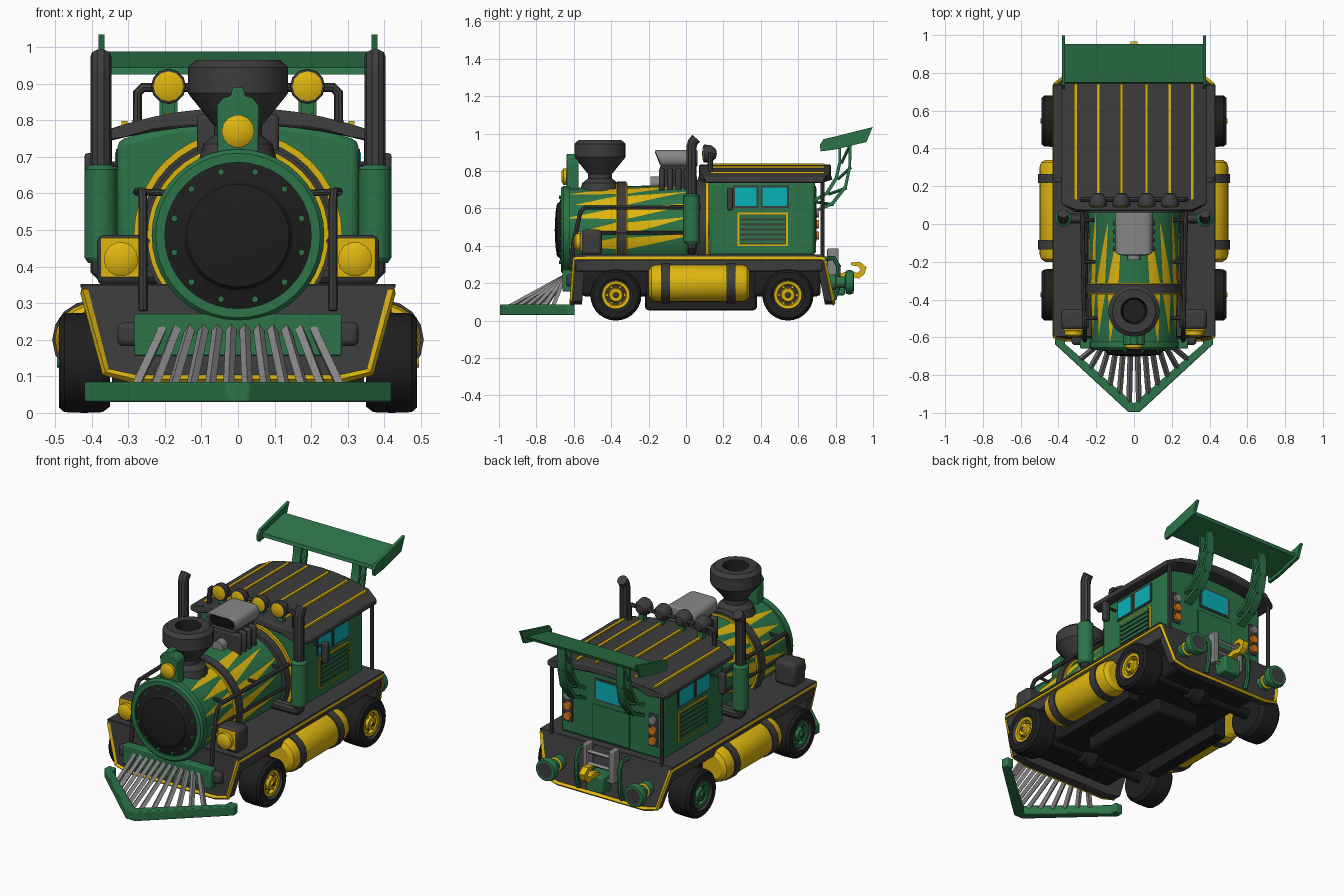
import bpy, bmesh, math
from mathutils import Vector

if "Cube" in bpy.data.objects:
    bpy.data.objects.remove(bpy.data.objects["Cube"])

def mat(name, r, g, b):
    m = bpy.data.materials.new(name)
    m.diffuse_color = (r, g, b, 1)
    m.use_nodes = True
    m.node_tree.nodes["Principled BSDF"].inputs["Base Color"].default_value = m.diffuse_color
    return m

GREEN = mat("green", 0.025, 0.175, 0.065)
YELLOW = mat("yellow", 0.74, 0.47, 0.005)
DARK = mat("dark_grey", 0.046, 0.046, 0.046)
BLACK = mat("black", 0.013, 0.013, 0.013)
GREY = mat("grey", 0.24, 0.24, 0.24)
CYAN = mat("window_cyan", 0.003, 0.44, 0.49)
ORANGE = mat("orange", 0.75, 0.19, 0.01)

def finish(name, bm, mats, bevel=0):
    bmesh.ops.recalc_face_normals(bm, faces=bm.faces)
    me = bpy.data.meshes.new(name)
    bm.to_mesh(me)
    bm.free()
    for m in mats if isinstance(mats, (list, tuple)) else [mats]:
        me.materials.append(m)
    ob = bpy.data.objects.new(name, me)
    bpy.context.collection.objects.link(ob)
    if bevel:
        b = ob.modifiers.new("bevel", 'BEVEL')
        b.width, b.segments, b.limit_method = bevel, 2, 'ANGLE'
    return ob

def box(name, c, s, m, bevel=0):
    bm = bmesh.new()
    bmesh.ops.create_cube(bm, size=1)
    for v in bm.verts:
        v.co = Vector([c[i] + v.co[i] * s[i] for i in range(3)])
    return finish(name, bm, m, bevel)

def place(axis, a, b, h):
    return {'x': (h, a, b), 'y': (a, h, b), 'z': (a, b, h)}[axis]

def prism(name, pts, axis, lo, hi, m, bevel=0):
    bm = bmesh.new()
    A, B = ([bm.verts.new(place(axis, a, b, h)) for a, b in pts] for h in (lo, hi))
    bm.faces.new(A)
    bm.faces.new(B[::-1])
    for i in range(len(pts)):
        j = (i + 1) % len(pts)
        bm.faces.new((A[i], B[i], B[j], A[j]))
    return finish(name, bm, m, bevel)

def lathe(name, prof, axis, c, mats, seg=24, idx=None):
    """Spin (radius, height) points round an axis; idx gives the material per segment."""
    bm, rings = bmesh.new(), []
    for r, h in prof:
        n = seg if r > 0 else 1
        rings.append([bm.verts.new(Vector(place(axis, r * math.cos(2 * math.pi * k / seg),
                      r * math.sin(2 * math.pi * k / seg), h)) + Vector(c)) for k in range(n)])
    for i, (p, q) in enumerate(zip(rings, rings[1:])):
        for k in range(seg):
            l = (k + 1) % seg
            vs = [p[k % len(p)], p[l % len(p)], q[l % len(q)], q[k % len(q)]]
            f = bm.faces.new(list(dict.fromkeys(vs)))
            f.material_index = idx[i] if idx else 0
    return finish(name, bm, mats)

def cyl(name, c, r, lo, hi, axis, m, seg=16):
    return lathe(name, [(0, lo), (r, lo), (r, hi), (0, hi)], axis, c, m, seg)

def tube(name, pts, r, m, res=2, cyclic=False):
    cu = bpy.data.curves.new(name, 'CURVE')
    cu.dimensions, cu.bevel_depth, cu.bevel_resolution, cu.use_fill_caps = '3D', r, res, True
    sp = cu.splines.new('POLY')
    sp.points.add(len(pts) - 1)
    for p, q in zip(sp.points, pts):
        p.co = (*q, 1)
    sp.use_cyclic_u = cyclic
    tmp = bpy.data.objects.new("tmp", cu)
    me = bpy.data.meshes.new_from_object(tmp)
    bpy.data.objects.remove(tmp)
    me.name = name
    me.materials.clear()
    me.materials.append(m)
    bpy.context.collection.objects.link(bpy.data.objects.new(name, me))

# Chassis, sloped end plates, deck and yellow trim
box("underframe", (0, 0.08, 0.20), (0.56, 1.28, 0.14), BLACK, 0.02)
box("underframe_pan", (0, 0.08, 0.105), (0.30, 0.60, 0.10), BLACK, 0.02)
box("deck", (0, 0.07, 0.305), (0.84, 1.32, 0.085), DARK, 0.01)
box("deck_lip", (0, 0.072, 0.348), (0.86, 1.325, 0.01), DARK)
for s in (-1, 1):
    box("tank_skirt", (s * 0.31, 0.08, 0.175), (0.07, 0.58, 0.23), BLACK)
plate = [(-0.43, 0.35), (0.43, 0.35), (0.365, 0.105), (0.28, 0.085), (-0.28, 0.085), (-0.365, 0.105)]
for name, lo, hi, lean in (("front_plate", -0.595, -0.54, -0.06), ("rear_plate", 0.69, 0.735, 0.2)):
    for v in prism(name, plate, 'y', lo, hi, DARK).data.vertices:
        v.co.y += (0.35 - v.co.z) * lean
half = [(0.28, -0.612, 0.092), (0.362, -0.61, 0.112), (0.42, -0.597, 0.332), (0.421, -0.58, 0.332),
        (0.421, 0.725, 0.332), (0.42, 0.738, 0.33), (0.362, 0.783, 0.112), (0.28, 0.788, 0.092)]
tube("deck_trim", half + [(-x, y, z) for x, y, z in half[::-1]], 0.012, YELLOW, 0, True)

# Wheels, axles and side tanks
for y in (-0.375, 0.545):
    cyl("axle", (0, y, .137), .03, -.37, .37, 'x', BLACK, 12)
    lathe("axle_gear", [(0, -.09), (.05, -.06), (.07, 0), (.05, .06), (0, .09)], 'x', (0, y, .137), BLACK, 12)
    for s in (-1, 1):
        paint = YELLOW if s > 0 else GREEN
        lathe("wheel", [(r, s * h) for r, h in ((0, .35), (.12, .35), (.135, .37), (.137, .42), (.135, .475),
              (.122, .49), (.088, .49), (.08, .478), (.074, .482), (.058, .48), (.052, .462), (.04, .462), (.034, .485),
              (.016, .485), (.012, .495), (0, .495))], 'x', (0, y, 0.137), [BLACK, paint, DARK], 28,
              [0, 0, 0, 0, 0, 0, 2, 2, 1, 1, 2, 1, 1, 1, 2])
        for k in range(6):
            a = k * math.pi / 3
            cyl("wheel_bolt", (0, y + .047 * math.cos(a), .137 + .047 * math.sin(a)), .008,
                s * .455, s * .475, 'x', paint, 6)
for s in (-1, 1):
    lathe("side_tank", [(0, -.2), (.07, -.2), (.092, -.185), (.1, -.16), (.1, .3), (.092, .325), (.07, .34), (0, .34)],
          'y', (s * .4, 0, .2), YELLOW, 24)
    for y in (-0.11, 0.24):
        cyl("tank_band", (s * .4, y, .2), .108, -.024, .024, 'y', DARK, 16)

# Boiler with bands, smokebox ring, door and bolts
BZ = 0.485
def br(y):
    return 0.225 + 0.02 * (y + 0.65) / 0.75
lathe("boiler", [(br(-.65), -.65), (br(.12), .12)], 'y', (0, 0, BZ), GREEN, 48)
lathe("smokebox_ring", [(.2, -.62), (.236, -.62), (.236, -.655), (.225, -.667), (.2, -.667), (.2, -.62)],
      'y', (0, 0, BZ), GREEN, 40)
lathe("smokebox_door", [(.205, -.645), (.2, -.658), (.15, -.676), (.14, -.69), (.09, -.698), (0, -.702)],
      'y', (0, 0, BZ), BLACK, 40)
for k in range(12):
    a = math.radians(15 + 30 * k)
    cyl("door_bolt", (.18 * math.cos(a), 0, BZ + .18 * math.sin(a)), .009, -.678, -.655, 'y', GREEN, 8)
for n, r, y0, y1, m in (("boiler_band", .258, -.368, -.318, DARK), ("band_trim", .248, -.374, -.312, YELLOW),
                        ("cab_ring", .268, .06, .11, DARK), ("cab_ring_trim", .285, .105, .125, YELLOW)):
    cyl(n, (0, 0, BZ), r, y0, y1, 'y', m, 40)

# Painted flame wedges on the boiler
def wedge(a, w, y0, y1, skew):
    bm, rows = bmesh.new(), []
    for i in range(9):
        t = i / 8
        y = y0 + (y1 - y0) * t
        rows.append([bm.verts.new(((br(y) + .003) * math.cos(q), y, BZ + (br(y) + .003) * math.sin(q)))
                     for q in (math.radians(a + skew * t + d * w * (1.03 - t)) for d in (-1, -.33, .33, 1))])
    for p, q in zip(rows, rows[1:]):
        for j in range(3):
            bm.faces.new((p[j], p[j + 1], q[j + 1], q[j]))
    finish("flame_stripe", bm, YELLOW)
for i, a in enumerate((62, 42, 22, 2, -18)):
    for s in (-1, 1):
        b = a if s > 0 else 180 - a
        wedge(b, 7.5, -.315, .07 - .06 * (i % 2), s * 14)
        wedge(b, 7.5, -.37, -.635 + .05 * (i % 2), s * -6)

# Chimney and top lamp
lathe("chimney", [(.11, .68), (.095, .735), (.065, .76), (.065, .785), (.13, .865), (.137, .875), (.137, .945),
      (.115, .965), (.07, .965), (.06, .86), (0, .86)], 'z', (0, -.46, 0), [DARK, BLACK], 20,
      [0] * 8 + [1, 1])
prism("top_lamp_case", [(-.055, .70), (.055, .70), (.058, .84), (.04, .862), (.02, .866), (.015, .89),
      (-.015, .89), (-.02, .866), (-.04, .862), (-.058, .84)], 'y', -.64, -.575, GREEN, .005)
lathe("top_lamp", [(.045, -.63), (.045, -.655), (.03, -.665), (0, -.667)], 'y', (0, 0, .77), YELLOW, 14)

# Engine block of ribs with the rounded intake scoop
box("engine_block", (0, -.045, .755), (.15, .19, .15), DARK, .01)
for y in (-.13, -.085, -.04, .005):
    box("engine_rib", (0, y, .752), (.225, .03, .13), DARK, .012)
cyl("pulley", (0, 0, .735), .035, -.19, -.13, 'y', GREY, 16)
def rounded(k):
    return [(sx * k * (.06 + .04 * math.cos(a)), .867 + k * sz * (.005 + .04 * math.sin(a)))
            for sx, sz, order in ((1, 1, (0, 1, 2, 3)), (-1, 1, (3, 2, 1, 0)), (-1, -1, (0, 1, 2, 3)), (1, -1, (3, 2, 1, 0)))
            for a in (q * math.pi / 6 for q in order)]
for name, k, lo, hi, m, bev in (("intake_scoop", 1, -.15, .062, GREY, .008), ("scoop_opening", .78, -.153, -.149, BLACK, 0)):
    for v in prism(name, rounded(k), 'y', lo, hi, m, bev).data.vertices:
        if v.co.y < 0:
            v.co.y -= (v.co.z - .867) * .4

# Cab and roof with clipped corners
def arc(x0, top, drop, n=10):
    return [(x0 * (1 - 2 * i / n), top - drop * (1 - 2 * i / n) ** 2) for i in range(n + 1)]
prism("cab", [(-.33, .345), (.33, .345)] + arc(.33, .80, .055), 'y', .12, .69, GREEN, .02)
roof = prism("roof", arc(.385, .835, .07) + arc(.385, .788, .053)[::-1], 'y', .07, .775, DARK, .008)
for v in roof.data.vertices:
    if abs(v.co.x) > .38:
        v.co.y += .035 if v.co.y < .4 else -.04
for x in (-.31, -.19, -.067, .067, .19, .31):
    z = .837 - .07 * (x / .385) ** 2
    box("roof_stripe", (x, .435, z), (.016, .61, .012), YELLOW)
for x in (-.19, -.067, .067, .19):
    lathe("roof_lamp", [(0, .165), (.025, .16), (.044, .135), (.048, .105), (.047, .095), (.041, .093), (.03, .088),
          (0, .086)], 'y', (x, 0, .893), [DARK, YELLOW], 12, [0, 0, 0, 0, 0, 1, 1])
    box("lamp_foot", (x, .13, .838), (.035, .03, .04), GREEN)
tube("lamp_bar", [(-.275, .13, .78), (-.275, .13, .875), (-.26, .13, .89), (.26, .13, .89), (.275, .13, .875),
     (.275, .13, .78)], .013, DARK)
for s in (-1, 1):
    for y, w in ((.32, .115), (.475, .13)):
        box("side_window_frame", (s * .331, y, .662), (.006, w + .02, .12), DARK)
        box("side_window", (s * .334, y, .662), (.006, w, .1), CYAN)
    box("grille_frame", (s * .331, .41, .488), (.01, .27, .18), YELLOW)
    box("grille_back", (s * .334, .41, .488), (.008, .25, .16), DARK)
    for k in range(6):
        box("grille_slat", (s * .338, .41, .42 + .027 * k), (.012, .245, .017), GREEN)
    box("wing_mirror", (s * .40, .235, .65), (.04, .03, .12), DARK, .008)
    tube("mirror_arm", [(s * .32, .235, .68), (s * .4, .235, .68)], .008, DARK)
    tube("rear_post", [(s * .355, .73, .34), (s * .355, .73, .75)], .011, DARK)
    # tail lamps
    box("tail_lamp_strip", (s * .275, .692, .515), (.055, .01, .19), DARK, .004)
    for z, m in ((.455, ORANGE), (.515, ORANGE), (.575, GREY)):
        cyl("tail_lamp", (s * .275, 0, z), .023, .69, .712, 'y', m, 14)
box("rear_window_frame", (0, .691, .655), (.21, .006, .13), DARK)
box("rear_window", (0, .694, .655), (.19, .006, .11), CYAN)
box("rear_door_panel", (0, .692, .465), (.24, .008, .2), GREEN, .003)

# Rear wing on curved truss struts
prism("wing", [(.745, .925), (.80, .935), (.945, .97), (.952, .988), (.75, .945)], 'x', -.37, .37, GREEN)
outer = [(.69, .575), (.79, .62), (.86, .71), (.883, .82), (.885, .955)]
inner = [(.69, .635), (.76, .675), (.81, .755), (.83, .84), (.83, .94)]
for s in (-1, 1):
    prism("wing_end_plate", [(.72, .905), (.80, .915), (.965, .955), (.998, 1.035), (.80, .985), (.735, .97),
          (.715, .94)], 'x', s * .365, s * .382, GREEN)
    for line in (outer, inner):
        strip = line + [(y - .014, z + .012) for y, z in line[::-1]]
        prism("wing_strut", strip, 'x', s * .165, s * .215, GREEN)
    for i in range(4):
        for x in (.174, .206):
            tube("strut_brace", [(s * x, *inner[i]), (s * x, *outer[i + 1])], .008, GREEN, 0)

for s in (-1, 1):
    # Exhaust stacks
    lathe("muffler", [(0, .41), (.035, .41), (.045, .425), (.045, .665), (.03, .678), (0, .678)],
          'z', (s * .375, .03, 0), GREEN, 16)
    tube("exhaust_pipe", [(s * .375, .03, .66), (s * .375, .03, .93), (s * .375, .037, .955), (s * .375, .055, .975)],
         .029, DARK, 3)
    tube("exhaust_elbow", [(s * .375, .03, .43), (s * .375, .03, .395), (s * .36, .03, .38), (s * .2, .03, .38)],
         .03, DARK, 3)
    # Headlights on the deck
    box("headlight_case", (s * .32, -.505, .418), (.132, .11, .138), DARK, .02)
    box("headlight_bezel", (s * .32, -.56, .424), (.112, .012, .108), YELLOW, .004)
    lathe("headlight", [(.047, -.56), (.047, -.588), (.03, -.598), (0, -.6)], 'y', (s * .32, 0, .42), YELLOW, 14)
    # Handrails
    tube("handrail", [(s * .26, -.615, .28), (s * .26, -.60, .42), (s * .26, -.565, .58), (s * .262, -.54, .605),
         (s * .275, .08, .605)], .012, DARK)
    for y in (-.5, -.2, .02):
        tube("rail_bracket", [(s * .18, y, .60), (s * .265, y, .605)], .009, DARK)
    tube("lower_pipe", [(s * .25, -.55, .47), (s * .255, .1, .47)], .009, DARK)
    # Buffers and hoses
    lathe("buffer", [(0, .74), (.042, .74), (.042, .80), (.032, .805), (.032, .85), (.062, .855), (.066, .875),
          (.06, .895), (.045, .897), (0, .885)], 'y', (s * .285, 0, .205), [GREEN, DARK, YELLOW], 20,
          [0, 0, 2, 0, 0, 0, 0, 0, 1])
    tube("brake_hose", [(s * .14, .74, .33), (s * .14, .79, .335), (s * .14, .815, .29), (s * .14, .81, .17),
         (s * .14, .79, .11)], .013, GREEN)
    box("coupling_rail", (s * .085, .785, .29), (.03, .06, .19), GREY, .005)

# Coupling and hook
for z in (.34, .27, .20):
    tube("coupling_rung", [(-.085, .8, z), (.085, .8, z)], .012, GREY, 0)
box("coupling_box", (0, .80, .185), (.11, .10, .10), GREEN, .01)
prism("hook", [(.82, .22), (.88, .235), (.925, .225), (.955, .25), (.965, .285), (.93, .315), (.88, .31), (.885, .295),
      (.92, .29), (.935, .27), (.915, .255), (.87, .265), (.82, .25)], 'x', -.018, .018, YELLOW)

# Cowcatcher
box("front_bumper", (0, -.615, .215), (.66, .05, .065), DARK, .015)
box("catcher_bar", (0, -.635, .213), (.57, .05, .115), GREEN, .006)
prism("catcher_frame", [(-.415, -.595), (-.42, -.635), (-.03, -.995), (.03, -.995), (.42, -.635), (.415, -.595),
      (.37, -.595), (.365, -.635), (0, -.95), (-.365, -.635), (-.37, -.595)], 'z', .03, .085, GREEN, .005)
for k in range(12):
    t = (k - 5.5) / 5.5
    tube("catcher_slat", [(.205 * t, -.65, .232), (.28 * t, -.965 + .9 * abs(.28 * t), .072)], .015, GREY, 0)

# Smooth shading with sharp edges kept
bpy.ops.object.select_all(action='SELECT')
bpy.context.view_layer.objects.active = bpy.data.objects["boiler"]
bpy.ops.object.shade_smooth_by_angle(angle=math.radians(32))
